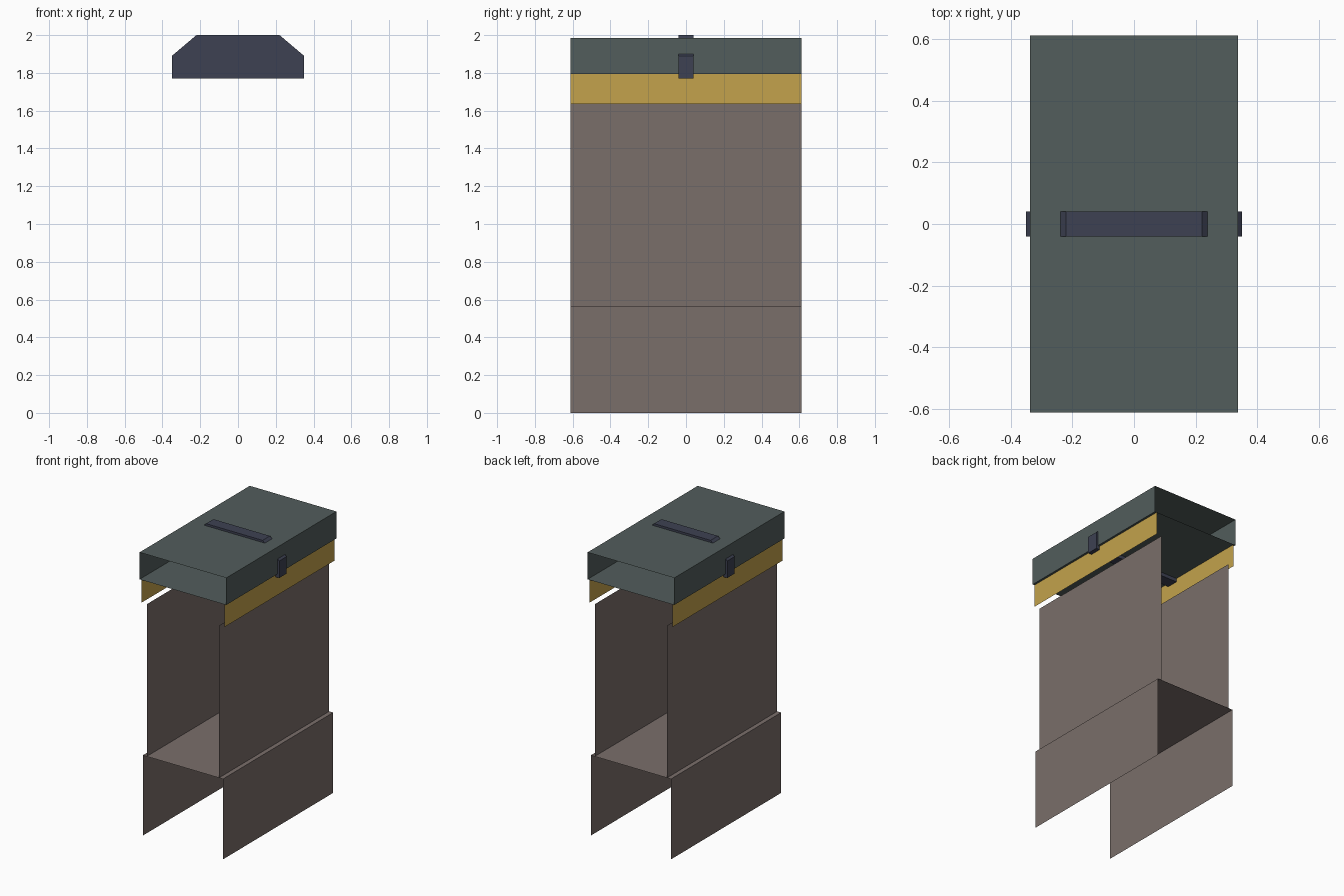
import bpy
import bmesh

cube = bpy.data.objects.get("Cube")
if cube:
    bpy.data.objects.remove(cube, do_unlink=True)

HALF_DEPTH = 0.612


def material(name, hex_code):
    """Flat material from an sRGB hex colour, stored as linear values."""
    srgb = [c / 255 for c in bytes.fromhex(hex_code)]
    rgba = [((c + 0.055) / 1.055) ** 2.4 for c in srgb] + [1.0]
    mat = bpy.data.materials.new(name)
    mat.use_nodes = True
    mat.diffuse_color = rgba
    bsdf = mat.node_tree.nodes["Principled BSDF"]
    bsdf.inputs["Base Color"].default_value = rgba
    return mat


def extrude_profile(name, profile, mat, half_depth=HALF_DEPTH, closed=False, capped=False):
    """Sweep an x-z profile along y as a sheet, a tube or a capped solid."""
    bm = bmesh.new()
    front = [bm.verts.new((x, -half_depth, z)) for x, z in profile]
    back = [bm.verts.new((x, half_depth, z)) for x, z in profile]
    count = len(profile)
    for i in range(count if closed else count - 1):
        j = (i + 1) % count
        bm.faces.new((front[i], back[i], back[j], front[j]))
    if capped:
        bm.faces.new(front)
        bm.faces.new(back[::-1])
        bmesh.ops.recalc_face_normals(bm, faces=bm.faces)
    mesh = bpy.data.meshes.new(name)
    bm.to_mesh(mesh)
    bm.free()
    mesh.materials.append(mat)
    obj = bpy.data.objects.new(name, mesh)
    bpy.context.collection.objects.link(obj)
    return obj


green = material("grey green", "525d5c")
gold = material("gold", "c3a24c")
brown = material("dusty brown", "7a6e6a")
navy = material("dark navy", "3d4152")

# Open-ended lid tube
extrude_profile("lid", [(-0.337, 1.795), (-0.337, 1.985), (0.337, 1.985), (0.337, 1.795)],
                green, closed=True)

# Lower skirt: two legs joined by a shelf
extrude_profile("lower_skirt", [(-0.312, 0), (-0.312, 0.565), (0.312, 0.565), (0.312, 0)], brown)

# Mirrored side sheets
for side, label in ((1, "left"), (-1, "right")):
    for part, x, low, high, mat in (("trim_band", 0.322, 1.635, 1.795, gold),
                                    ("body_panel", 0.281, 0.565, 1.635, brown)):
        ends = [(side * x, low), (side * x, high)]
        extrude_profile(f"{label}_{part}", ends[::-side], mat)

# Chamfered strap running across the lid
half = [(0.35, 1.77), (0.35, 1.89), (0.22, 2.0)]
strap = half + [(-x, z) for x, z in reversed(half)]
extrude_profile("strap", strap, navy, half_depth=0.041, closed=True, capped=True)
